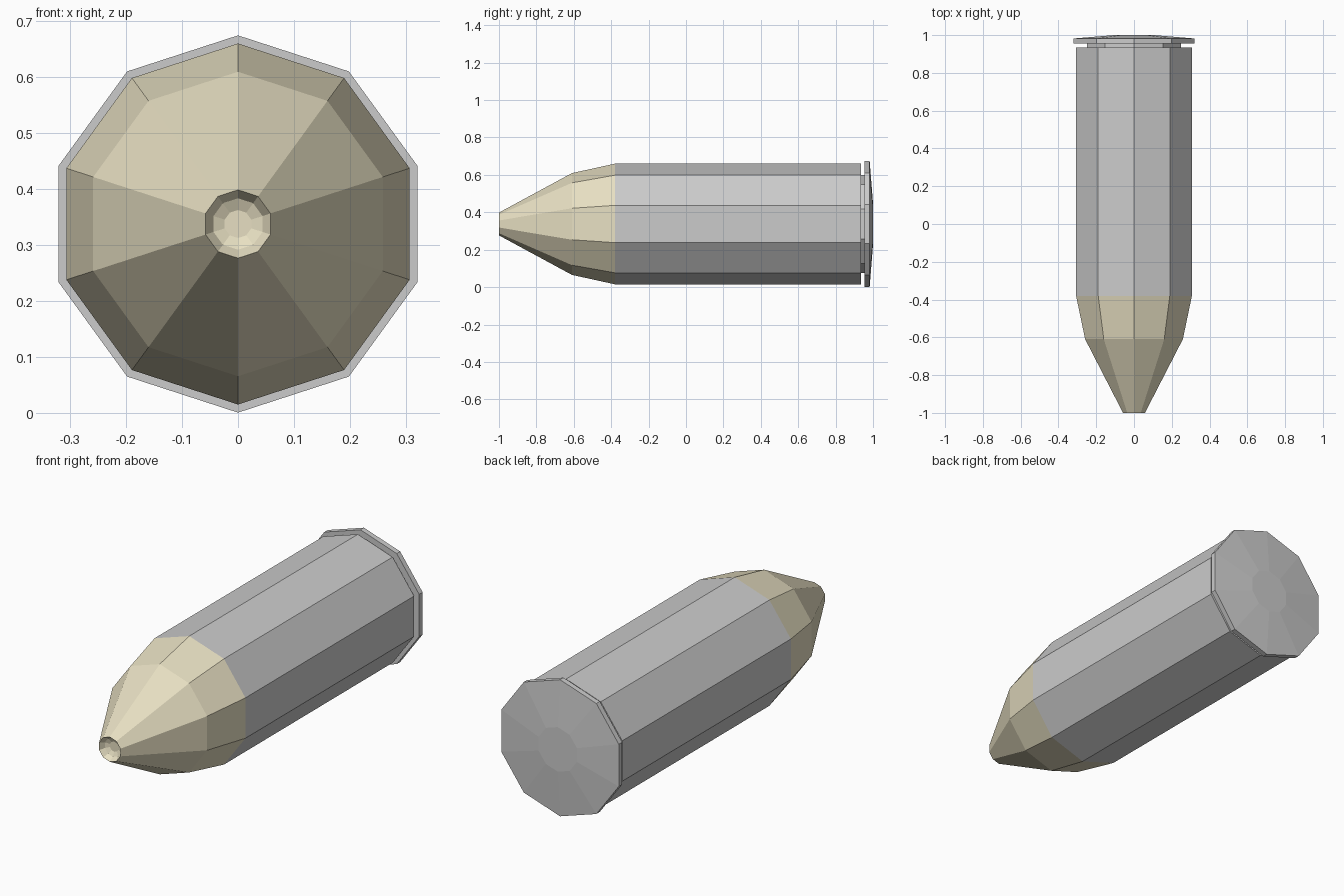
import bpy, bmesh, math

if "Cube" in bpy.data.objects:
    bpy.data.objects.remove(bpy.data.objects["Cube"])

SIDES = 10
AXIS_Z = 0.3375


def lathe(name, profile, cap_start=False, cap_end=False, color=None):
    """Sweep (y, radius) points around the long axis as a flat-faced decagon."""
    bm = bmesh.new()
    rings = []
    for y, r in profile:
        ring = []
        for k in range(SIDES):
            a = math.pi / 2 + k * 2 * math.pi / SIDES
            ring.append(bm.verts.new((r * math.cos(a), y, AXIS_Z + r * math.sin(a))))
        rings.append(ring)
    for a, b in zip(rings, rings[1:]):
        for k in range(SIDES):
            n = (k + 1) % SIDES
            bm.faces.new((a[k], b[k], b[n], a[n]))
    if cap_start:
        bm.faces.new(rings[0])
    if cap_end:
        bm.faces.new(rings[-1][::-1])
    mesh = bpy.data.meshes.new(name)
    bm.to_mesh(mesh)
    bm.free()
    obj = bpy.data.objects.new(name, mesh)
    bpy.context.collection.objects.link(obj)
    if color:
        mat = bpy.data.materials.new(name + "_material")
        mat.diffuse_color = color
        mat.use_nodes = True
        mat.node_tree.nodes["Principled BSDF"].inputs["Base Color"].default_value = mat.diffuse_color
        mesh.materials.append(mat)
    return obj


# Tapered tip with a shallow bowl sunk in its nose
lathe("bullet_tip",
      [(-0.965, 0.025), (-0.975, 0.046), (-1.0, 0.061), (-0.61, 0.272), (-0.38, 0.3225)],
      cap_start=True, color=(0.8, 0.74, 0.54, 1))

# Straight case with the extractor groove behind it
lathe("case", [(-0.38, 0.3225), (0.935, 0.3225), (0.935, 0.262), (0.955, 0.262)])

# Rim with a slightly domed base
lathe("rim", [(0.955, 0.262), (0.955, 0.337), (0.982, 0.337), (1.0, 0.11)], cap_end=True)
